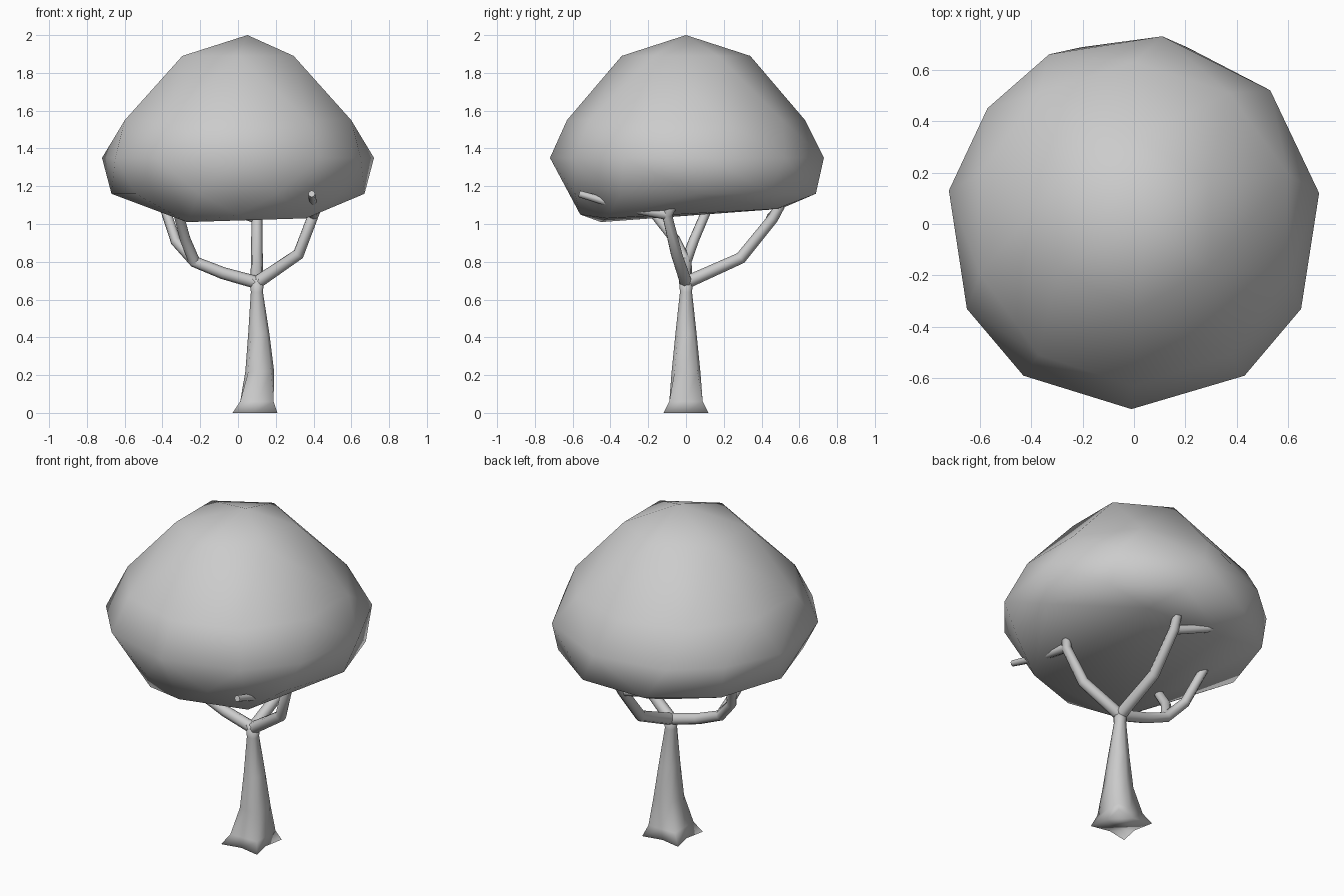
import bpy, bmesh
from math import cos, sin, pi, radians

if "Cube" in bpy.data.objects:
    bpy.data.objects.remove(bpy.data.objects["Cube"])


def ring(n, r, z, phase=0.0, cx=0.0, cy=0.0):
    """Horizontal circle of n points, phase in degrees."""
    p = radians(phase)
    return [(cx + r * cos(2 * pi * i / n + p), cy + r * sin(2 * pi * i / n + p), z)
            for i in range(n)]


def add_object(name, bm):
    bmesh.ops.recalc_face_normals(bm, faces=bm.faces)
    for f in bm.faces:
        f.smooth = True
    mesh = bpy.data.meshes.new(name)
    bm.to_mesh(mesh)
    bm.free()
    obj = bpy.data.objects.new(name, mesh)
    bpy.context.collection.objects.link(obj)
    return obj


# Canopy: faceted, smooth-shaded crown wrapped around its contour rings
outline = [(-.72, .13), (-.57, .45), (-.33, .66), (.11, .73), (.53, .52), (.72, .12),
           (.65, -.33), (.43, -.59), (-.01, -.72), (-.43, -.59), (-.65, -.33)]
underside = [(-.27, -.45, 1.01), (0, -.56, 1.05), (.36, -.42, 1.03), (.5, .1, 1.12),
             (.3, .48, 1.08), (-.2, .5, 1.08), (-.5, .1, 1.12)]
points = [(.05, 0, 2.0)]
points += ring(6, .34, 1.89, 30)
points += ring(10, .63, 1.55, 18)
points += [(x, y, 1.35) for x, y in outline]
points += ring(10, .67, 1.16, 0, 0, .05)
points += underside
bm = bmesh.new()
for p in points:
    bm.verts.new(p)
hull = bmesh.ops.convex_hull(bm, input=bm.verts)
bmesh.ops.delete(bm, geom=[v for v in bm.verts if not v.link_faces], context='VERTS')
add_object("canopy", bm)

# Trunk: eight-sided loft with a flared square foot
# (z, centre x, corner radius, mid-side radius)
sections = [(0, .09, .168, .095), (.06, .1, .125, .088), (.22, .115, .085, .076),
            (.42, .11, .06, .056), (.64, .1, .034, .032), (.71, .1, .04, .038)]
bm = bmesh.new()
loops = []
for z, cx, rc, rm in sections:
    loops.append([bm.verts.new((cx + (rc if i % 2 else rm) * cos(i * pi / 4),
                                (rc if i % 2 else rm) * sin(i * pi / 4), z))
                  for i in range(8)])
for a, b in zip(loops, loops[1:]):
    for i in range(8):
        j = (i + 1) % 8
        bm.faces.new((a[i], a[j], b[j], b[i]))
bm.faces.new(loops[0][::-1])
bm.faces.new(loops[-1])
add_object("trunk", bm)


def branch(name, path, r0=.034, r1=.026):
    """Tapered tube along a path, converted to a mesh."""
    curve = bpy.data.curves.new(name, 'CURVE')
    curve.dimensions = '3D'
    curve.bevel_depth = 1.0
    curve.bevel_resolution = 2
    curve.use_fill_caps = True
    spline = curve.splines.new('POLY')
    spline.points.add(len(path) - 1)
    for i, (pt, p) in enumerate(zip(spline.points, path)):
        pt.co = (*p, 1)
        pt.radius = r0 + (r1 - r0) * i / (len(path) - 1)
    spline.use_smooth = True
    obj = bpy.data.objects.new(name, curve)
    bpy.context.collection.objects.link(obj)
    bpy.ops.object.select_all(action='DESELECT')
    obj.select_set(True)
    bpy.context.view_layer.objects.active = obj
    bpy.ops.object.convert(target='MESH')


fork = (.1, 0, .69)
# Right branch with two twigs
branch("right_branch", [fork, (.32, -.05, .84), (.4, -.1, 1.05), (.43, -.06, 1.12)])
branch("right_twig", [(.4, -.1, 1.05), (.4, -.33, 1.09), (.39, -.565, 1.16)], .028, .018)
# Back branch with two twigs
branch("back_branch", [fork, (.1, .29, .82), (.1, .46, 1.03), (.11, .5, 1.1)])
branch("back_twig", [(.1, .45, 1.03), (-.1, .5, 1.09), (-.2, .52, 1.14)], .028, .018)
# Left branch splitting in two
branch("left_branch", [fork, (-.08, 0, .74), (-.23, 0, .8), (-.33, .04, .91), (-.4, .13, 1.12)])
branch("left_twig", [(-.23, 0, .8), (-.28, -.06, .92), (-.32, -.18, 1.07)], .03, .026)
